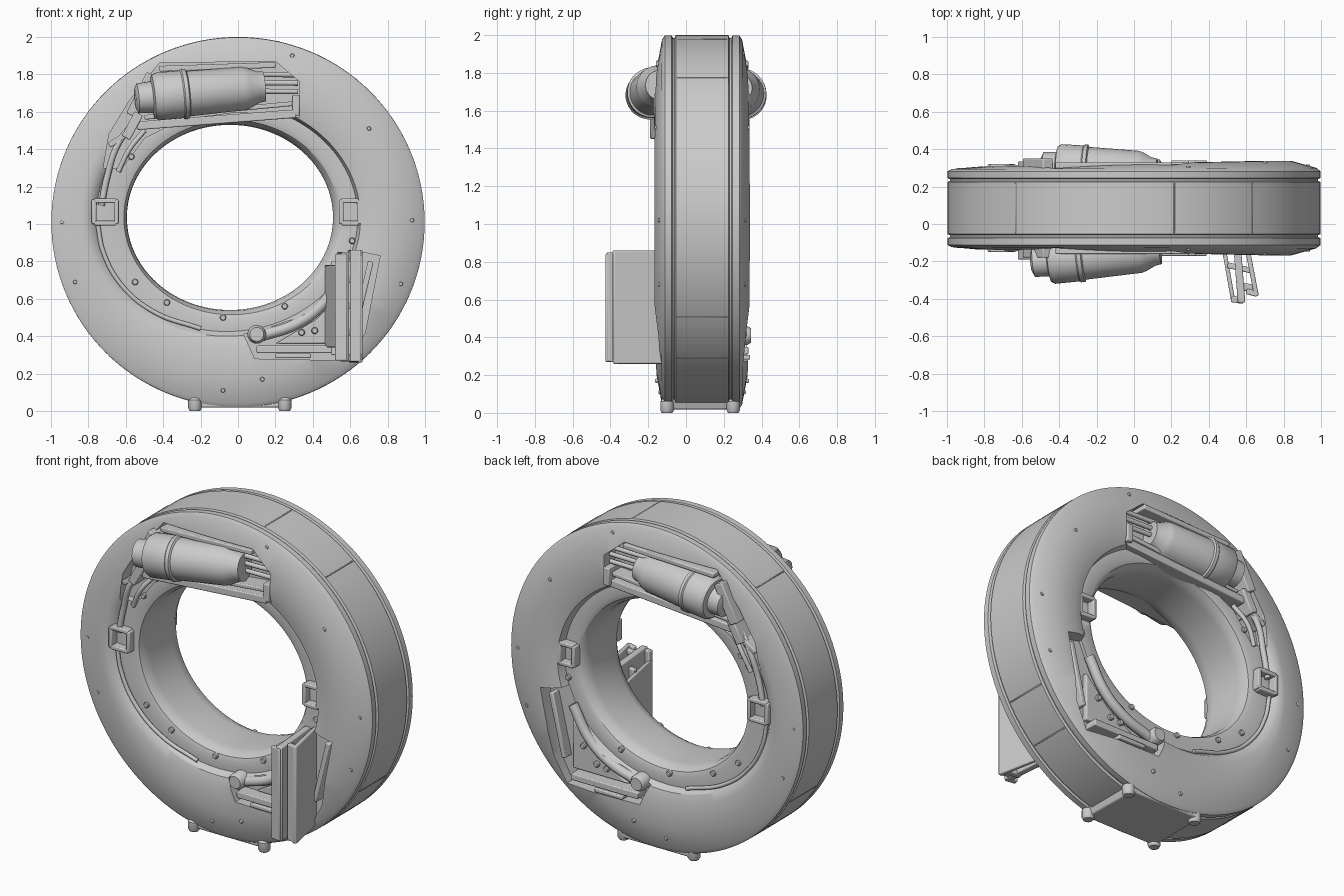
import bpy, bmesh, math
from mathutils import Vector

if "Cube" in bpy.data.objects:
    bpy.data.objects.remove(bpy.data.objects["Cube"])

MID = 0.17  # front y and back y mirror as y -> MID - y


def obj_from(bm, name, bevel=0.0, angle=35):
    bmesh.ops.recalc_face_normals(bm, faces=bm.faces)
    me = bpy.data.meshes.new(name)
    bm.to_mesh(me)
    bm.free()
    ob = bpy.data.objects.new(name, me)
    bpy.context.collection.objects.link(ob)
    if bevel:
        m = ob.modifiers.new("bevel", 'BEVEL')
        m.width, m.segments = bevel, 2
    smooth(ob, angle)
    return ob


def smooth(ob, angle=35):
    bpy.ops.object.select_all(action='DESELECT')
    ob.select_set(True)
    bpy.context.view_layer.objects.active = ob
    bpy.ops.object.shade_smooth_by_angle(angle=math.radians(angle))


def loft(bm, loops, closed=False):
    rings = [[bm.verts.new(p) for p in lp] for lp in loops]
    n = len(rings[0])
    for i in range(len(rings) if closed else len(rings) - 1):
        a, b = rings[i], rings[(i + 1) % len(rings)]
        for j in range(n):
            k = (j + 1) % n
            bm.faces.new((a[j], a[k], b[k], b[j]))
    if not closed:
        bm.faces.new(rings[0])
        bm.faces.new(rings[-1])


def prism(name, pts, y0, y1, back=False, bevel=0.008):
    if back:
        y0, y1 = MID - y0, MID - y1
    bm = bmesh.new()
    loft(bm, [[(x, y, z) for x, z in pts] for y in (y0, y1)])
    return obj_from(bm, name, bevel)


def bar(name, p, q, w, y0, y1, back=False):
    d = Vector((q[0] - p[0], q[1] - p[1])).normalized() * w / 2
    n = (-d.y, d.x)
    pts = [(p[0] + n[0], p[1] + n[1]), (q[0] + n[0], q[1] + n[1]),
           (q[0] - n[0], q[1] - n[1]), (p[0] - n[0], p[1] - n[1])]
    return prism(name, pts, y0, y1, back, 0.006)


def turned(name, p, q, prof, n=32, squash=1.0):
    """Revolve (t along p-q, radius) pairs around the line p-q."""
    p, q = Vector(p), Vector(q)
    rot = Vector((0, 0, 1)).rotation_difference(q - p)
    bm = bmesh.new()
    loft(bm, [[p.lerp(q, t) + rot @ Vector((r * math.cos(2 * math.pi * i / n),
              r * math.sin(2 * math.pi * i / n), 0)) for i in range(n)] for t, r in prof])
    return obj_from(bm, name)


def disc(name, x, z, r, y0, y1, back=False, n=16):
    if back:
        y0, y1 = MID - y0, MID - y1
    return turned(name, (x, y0, z), (x, y1, z), [(0, r), (.8, r), (1, r * .75)], n)


def pipe(name, pts, r, back=False):
    cu = bpy.data.curves.new(name, 'CURVE')
    cu.dimensions = '3D'
    cu.bevel_depth, cu.bevel_resolution, cu.use_fill_caps = r, 2, True
    sp = cu.splines.new('BEZIER')
    sp.bezier_points.add(len(pts) - 1)
    for b, (x, y, z) in zip(sp.bezier_points, pts):
        b.co = (x, MID - y if back else y, z)
        b.handle_left_type = b.handle_right_type = 'AUTO'
    ob = bpy.data.objects.new(name, cu)
    bpy.context.collection.objects.link(ob)


# Ring body: eccentric ellipses (cx, cz, rx, rz, y, tilt) from bore to rim, mirrored
HALF = [(-.043, 1.035, .551, .495, -.02, 0), (-.04, 1.035, .556, .50, -.06, 0),
        (-.035, 1.035, .575, .52, -.095, 0), (-.04, 1.035, .60, .55, -.105, 0),
        (-.06, 1.035, .70, .61, -.10, 0), (-.06, 1.03, .715, .63, -.15, 1),
        (-.05, 1.03, .76, .69, -.168, 1), (0, 1.01, .84, .83, -.168, 1),
        (0, 1.01, .975, .967, -.13, .2), (0, 1.01, .998, .988, -.112, 0),
        (0, 1.01, .998, .988, -.076, 0), (0, 1.01, .984, .976, -.07, 0),
        (0, 1.01, .984, .976, -.06, 0), (0, 1.01, .998, .99, -.054, 0)]


def ellipse(cx, cz, rx, rz, y, tilt, back, n=128):
    out = []
    for i in range(n):
        a = 2 * math.pi * i / n
        yy = y + tilt * .032 * (.5 - .5 * math.cos(a))
        out.append((cx + rx * math.cos(a), MID - yy if back else yy, cz + rz * math.sin(a)))
    return out


bm = bmesh.new()
loft(bm, [ellipse(*h, False) for h in HALF] + [ellipse(*h, True) for h in reversed(HALF)], True)
ring = obj_from(bm, "ring_body")

# Pockets cut into both faces
TOP = [(-.42, 1.86), (.2, 1.87), (.33, 1.76), (.33, 1.57), (0, 1.60), (-.3, 1.56), (-.5, 1.46),
       (-.62, 1.3), (-.72, 1.3), (-.69, 1.48), (-.58, 1.66)]
LOW = [(.03, .41), (.09, .28), (.60, .27), (.68, .42), (.76, .83), (.61, .86), (.53, .68),
       (.35, .51), (.15, .44)]
for back in (False, True):
    for pts, depth in ((TOP, -.05), (LOW, -.08)):
        cut = prism("pocket_cutter", pts, -.3, depth, back, 0)
        cut.hide_render = True
        m = ring.modifiers.new("cut", 'BOOLEAN')
        m.operation, m.solver, m.object = 'DIFFERENCE', 'EXACT', cut
        bpy.context.view_layer.objects.active = ring
        bpy.ops.object.modifier_apply(modifier=m.name)
        bpy.data.objects.remove(cut)
smooth(ring, 30)

# Motors: cap, stepped body, shoulder
MOTOR = [(0, .05), (.02, .08), (.13, .085), (.14, .115), (.17, .128), (.36, .128), (.37, .134),
         (.40, .134), (.41, .122), (.84, .116), (.88, .108), (.95, .085), (1, .08)]
turned("front_motor", (-.55, -.205, 1.67), (.14, -.135, 1.735), MOTOR)
turned("back_motor", (-.50, .305, 1.67), (.12, .27, 1.72), MOTOR)

for back in (False, True):
    # Motor mounting frame and rods
    lip = -.165 if back else -.19
    bar("motor_ledge", (-.54, 1.525), (.31, 1.59), .045, -.04, lip + .02, back)
    bar("motor_rail", (-.50, 1.57), (.31, 1.645), .025, -.04, lip + .03, back)
    bar("motor_top_strap", (-.42, 1.83), (.2, 1.85), .03, -.04, -.16, back)
    bar("motor_end_block", (.31, 1.58), (.31, 1.69), .04, -.04, -.17, back)
    bar("motor_left_bracket", (-.57, 1.58), (-.46, 1.80), .06, -.04, -.18, back)
    bar("motor_foot", (-.60, 1.46), (-.53, 1.59), .05, -.04, lip, back)
    for k in range(3):
        z = 1.71 + .045 * k
        pipe("drive_rod", [(.05, -.12, z), (.32, -.11, z - .002)], .014, back)
    pipe("cable", [(-.55, -.10, 1.55), (-.64, -.13, 1.43), (-.70, -.12, 1.25), (-.73, -.12, 1.1)],
         .018, back)
    pipe("cable", [(-.50, -.09, 1.50), (-.58, -.12, 1.40), (-.64, -.11, 1.28)], .014, back)
    bar("cable_clamp", (-.69, 1.42), (-.58, 1.49), .03, -.05, -.145, back)
    pipe("inner_cable", [(-.75, -.11, 1.0), (-.72, -.11, .85), (-.62, -.11, .67),
                         (-.45, -.11, .53), (-.2, -.11, .44)], .012, back)
    # Square clips on the inner lip
    for x, w in ((-.71, .06), (.60, .048)):
        for s in (-1, 1):
            bar("clip_side", (x + s * w, 1.0), (x + s * w, 1.13), .025, -.07, -.15, back)
            bar("clip_end", (x - w, 1.065 + s * .06), (x + w, 1.065 + s * .06), .025, -.07, -.15, back)
    # Bolts on lip and outer face
    for x, z in ((-.55, .69), (-.38, .58), (-.08, .50), (.25, .56), (-.57, 1.36), (.61, .91)):
        disc("lip_bolt", x, z, .017, -.09, -.118, back)
    for x, z in ((-.94, 1.01), (-.87, .69), (.29, 1.90), (.70, 1.51), (.93, 1.02),
                 (.87, .68), (.13, .17), (-.08, .11)):
        e = math.hypot(x, z - 1.01)
        y = -.168 + max(0, e - .84) * .28 + .032 * (.5 - .5 * x / e) * (1 if e < .85 else .5)
        disc("face_bolt", x, z, .012, y + .03, y - .005, back, 10)
    # Lower pocket: ribs, gusset, pivot
    bar("lower_rib", (.10, .33), (.56, .33), .04, -.07, -.16, back)
    bar("lower_edge", (.2, .295), (.39, .295), .025, -.07, -.17, back)
    pipe("curved_rib", [(.12, -.12, .40), (.32, -.12, .47), (.46, -.12, .58), (.57, -.12, .76)],
         .03, back)
    prism("gusset", [(.2, .36), (.58, .36), (.58, .66), (.42, .49)], -.07, -.11, back)
    for x, z in ((.34, .42), (.41, .43), (.50, .52)):
        disc("gusset_bolt", x, z, .018, -.10, -.13, back)
    disc("pivot", .10, .41, .05, -.07, -.175, back, 20)
    bar("pocket_strut", (.62, .42), (.71, .80), .03, -.07, -.14, back)


# Standing bracket on the front: slanted plates (plan view) extruded upward
def plate(name, a, b, t, z0, z1):
    d = Vector((b[0] - a[0], b[1] - a[1])).normalized() * t / 2
    bm = bmesh.new()
    c = [(a[0] - d.y, a[1] + d.x), (b[0] - d.y, b[1] + d.x), (b[0] + d.y, b[1] - d.x), (a[0] + d.y, a[1] - d.x)]
    loft(bm, [[(x, y, z) for x, y in c] for z in (z0, z1)])
    obj_from(bm, name, .006)


plate("bracket_left_panel", (.475, -.10), (.53, -.41), .022, .34, .78)
plate("bracket_centre_plate", (.55, -.10), (.575, -.42), .04, .27, .85)
plate("bracket_right_plate", (.60, -.10), (.655, -.385), .025, .26, .86)
plate("bracket_front_left_edge", (.52, -.40), (.585, -.41), .035, .27, .84)
plate("bracket_front_right_edge", (.60, -.36), (.66, -.375), .03, .265, .86)
plate("bracket_web", (.50, -.22), (.63, -.25), .03, .30, .80)
for z in (.28, .42, .56, .70, .83):
    plate("bracket_spacer", (.55, -.33), (.645, -.345), .04, z - .015, z + .015)

# Base pad and feet
prism("base_pad", [(-.26, .075), (-.24, .018), (.25, .018), (.27, .075)], -.11, .28)
for x in (-.23, .25):
    for y in (-.10, .25):
        turned("foot", (x, y, 0), (x, y, .075), [(0, .028), (.2, .036), (.8, .036), (1, .025)], 16)

# Seams across the outer band
for deg in (129.5, 77.5, 50.5, -30.5, -46.5, 180 + 30.5, 180 + 46.5):
    a = math.radians(deg)
    c, s = math.cos(a), math.sin(a)
    bar("band_seam", (.97 * c, 1.01 + .97 * s), (1.0 * c, 1.01 + .992 * s), .010, -.05, .22)
